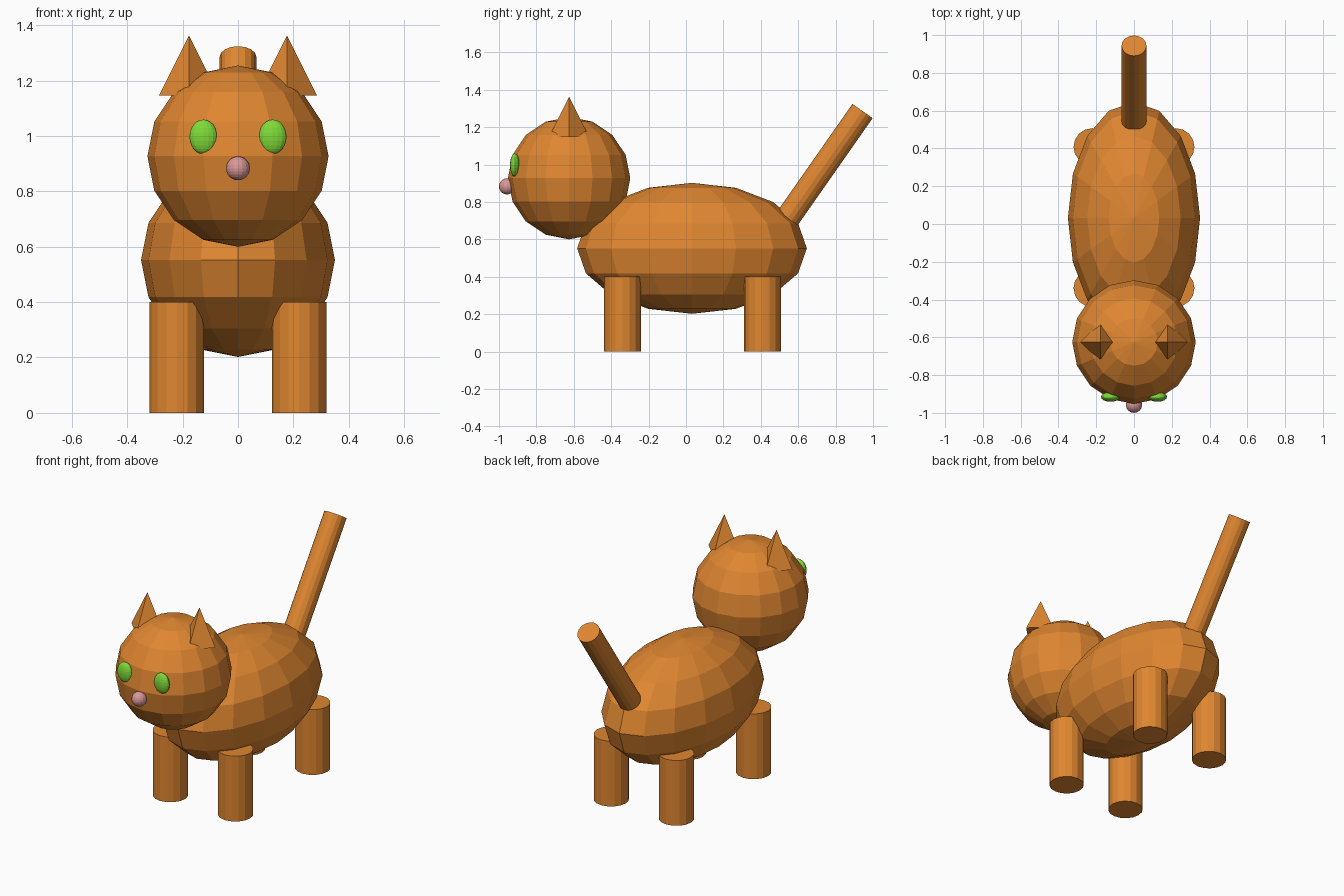
import bpy
import math
from mathutils import Vector

if "Cube" in bpy.data.objects:
    bpy.data.objects.remove(bpy.data.objects["Cube"])


def material(name, rgb):
    m = bpy.data.materials.new(name)
    m.diffuse_color = (*rgb, 1)
    m.use_nodes = True
    m.node_tree.nodes["Principled BSDF"].inputs["Base Color"].default_value = m.diffuse_color
    return m


orange = material("orange fur", (0.74, 0.24, 0.03))
green = material("green eye", (0.21, 0.70, 0.04))
pink = material("pink nose", (0.70, 0.31, 0.31))


def finish(name, mat):
    ob = bpy.context.object
    ob.name = name
    ob.data.materials.append(mat)
    return ob


def ball(name, centre, radii, mat, segments=16, rings=8):
    bpy.ops.mesh.primitive_uv_sphere_add(segments=segments, ring_count=rings,
                                         radius=1, location=centre)
    bpy.context.object.scale = radii
    return finish(name, mat)


def rod(name, start, end, radius, mat, sides=16):
    a, b = Vector(start), Vector(end)
    bpy.ops.mesh.primitive_cylinder_add(vertices=sides, radius=radius, depth=(b - a).length,
                                        location=(a + b) / 2)
    bpy.context.object.rotation_euler = (b - a).to_track_quat('Z', 'Y').to_euler()
    return finish(name, mat)


# Body and head
ball("body", (0, 0.032, 0.552), (0.35, 0.614, 0.35), orange)
ball("head", (0, -0.625, 0.927), (0.327, 0.327, 0.327), orange)

# Nose
ball("nose", (0, -0.957, 0.883), (0.043, 0.043, 0.043), pink, 16, 12)

# Paired parts: ears, eyes and legs
for side, s in (("left", 1), ("right", -1)):
    bpy.ops.mesh.primitive_cone_add(vertices=4, radius1=0.108, depth=0.217,
                                    location=(s * 0.177, -0.625, 1.2545))
    finish(side + "_ear", orange)
    ball(side + "_eye", (s * 0.125, -0.915, 0.997), (0.05, 0.026, 0.062), green, 16, 12)
    for end, y in (("front", -0.34), ("back", 0.408)):
        rod(f"{end}_{side}_leg", (s * 0.221, y, 0), (s * 0.221, y, 0.4), 0.099, orange)

# Tail, leaning back 35 degrees
lean = math.radians(35)
tip = Vector((0, 0.944, 1.286))
rod("tail", tip - 0.75 * Vector((0, math.sin(lean), math.cos(lean))), tip, 0.066, orange)
